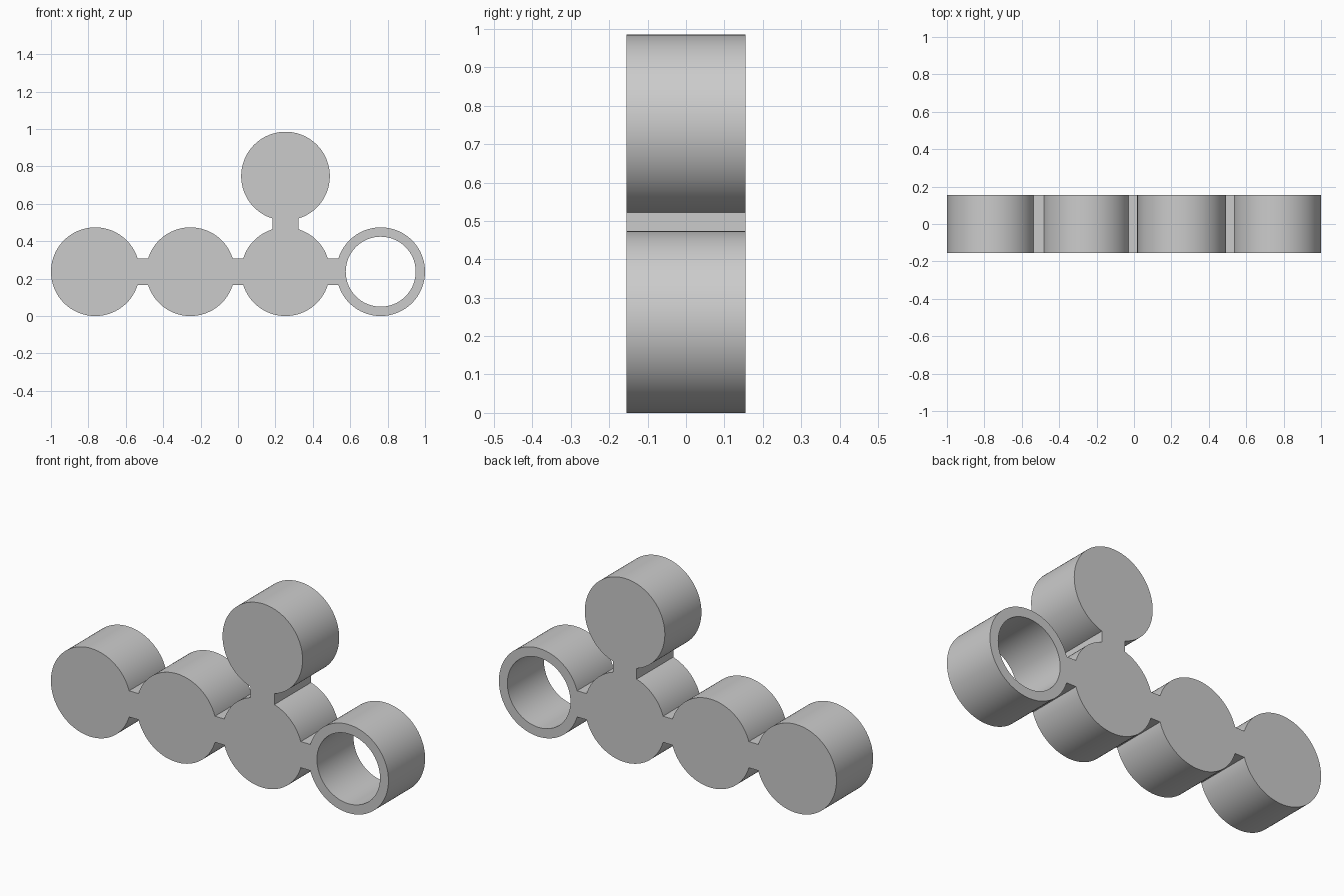
import bpy
import math

cube = bpy.data.objects.get("Cube")
if cube:
    bpy.data.objects.remove(cube, do_unlink=True)

RADIUS, BORE, DEPTH = 0.237, 0.187, 0.31
BAR = 0.14                       # thickness of the linking bars
COLUMNS = [-0.763, -0.2545, 0.254, 0.763]
LOW, HIGH = RADIUS, 0.748

grey = bpy.data.materials.new("plain_grey")
grey.use_nodes = True
colour = (0.6, 0.6, 0.6, 1)
grey.diffuse_color = colour
grey.node_tree.nodes["Principled BSDF"].inputs["Base Color"].default_value = colour


def disc(name, x, z, radius=RADIUS, depth=DEPTH):
    bpy.ops.mesh.primitive_cylinder_add(vertices=96, radius=radius, depth=depth,
                                        location=(x, 0, z), rotation=(math.pi / 2, 0, 0))
    bpy.context.object.name = name
    return bpy.context.object


def bar(name, x, z, width, height):
    bpy.ops.mesh.primitive_cube_add(size=1, location=(x, 0, z))
    bpy.context.object.name = name
    bpy.context.object.scale = (width, DEPTH, height)
    return bpy.context.object


def combine(body, tool, operation):
    mod = body.modifiers.new(operation.lower(), 'BOOLEAN')
    mod.operation, mod.solver, mod.object = operation, 'EXACT', tool
    bpy.context.view_layer.objects.active = body
    bpy.ops.object.modifier_apply(modifier=mod.name)
    bpy.data.objects.remove(tool, do_unlink=True)


# Row of drums, plus one drum stacked above the third
body = disc("linked_drums", COLUMNS[0], LOW)
drums = [disc("drum", x, LOW) for x in COLUMNS[1:]]
drums.append(disc("upper_drum", COLUMNS[2], HIGH))

# Short bars that reach just inside each neighbouring drum
reach = 0.11
links = [bar("link", (a + b) / 2, LOW, reach, BAR) for a, b in zip(COLUMNS, COLUMNS[1:])]
links.append(bar("upper_link", COLUMNS[2], (LOW + HIGH) / 2, BAR, reach))

for part in drums + links:
    combine(body, part, 'UNION')

# Open bore through the last drum
combine(body, disc("bore", COLUMNS[3], LOW, BORE, DEPTH * 2), 'DIFFERENCE')

body.data.materials.clear()
body.data.materials.append(grey)
for face in body.data.polygons:
    face.material_index = 0
bpy.ops.object.select_all(action='DESELECT')
body.select_set(True)
bpy.context.view_layer.objects.active = body
bpy.ops.object.shade_smooth_by_angle(angle=math.radians(30))
